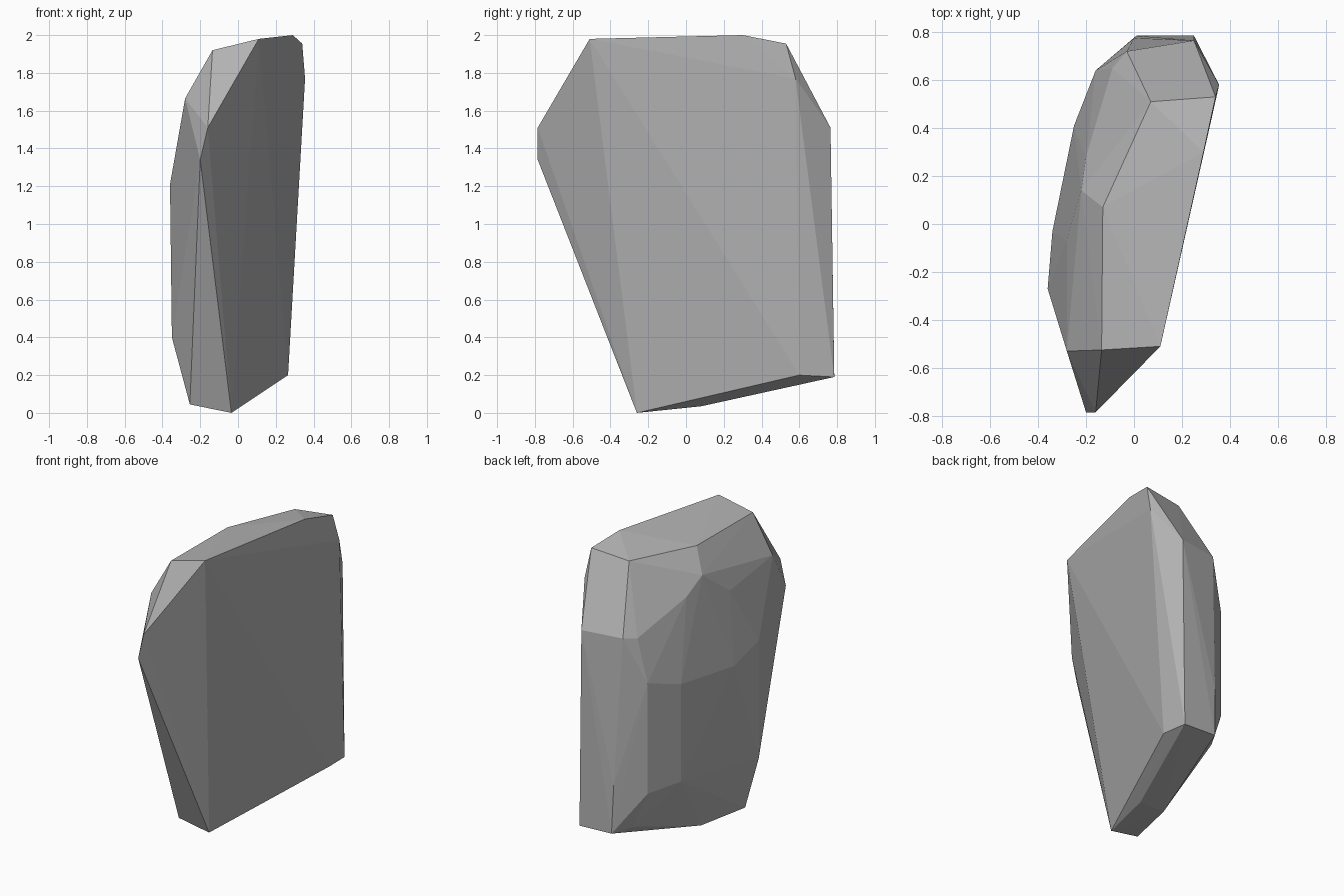
import bpy
import bmesh

# Remove the default object only
default_cube = bpy.data.objects.get("Cube")
if default_cube:
    bpy.data.objects.remove(default_cube, do_unlink=True)


def flat_material(name, colour):
    material = bpy.data.materials.new(name)
    material.use_nodes = True
    material.diffuse_color = colour
    shader = material.node_tree.nodes["Principled BSDF"]
    shader.inputs["Base Color"].default_value = colour
    shader.inputs["Roughness"].default_value = 1
    return material


def chiselled_stone(name, corner_groups, material):
    """Wrap a tight convex skin around the corners of every region."""
    bm = bmesh.new()
    for corners in corner_groups:
        for corner in corners:
            bm.verts.new([value / 100 for value in corner])
    result = bmesh.ops.convex_hull(bm, input=bm.verts[:])
    buried = set(result["geom_interior"]) | set(result["geom_unused"])
    loose = [item for item in buried if isinstance(item, bmesh.types.BMVert)]
    bmesh.ops.delete(bm, geom=loose, context="VERTS")
    bmesh.ops.recalc_face_normals(bm, faces=bm.faces[:])
    mesh = bpy.data.meshes.new(name)
    bm.to_mesh(mesh)
    bm.free()
    mesh.materials.append(material)
    stone = bpy.data.objects.new(name, mesh)
    bpy.context.scene.collection.objects.link(stone)
    return stone


# Corners in hundredths of a unit, grouped by region of the stone
front_nose = [(-16, -78.5, 151), (-20, -78.5, 134)]
crown = [(11, -51, 198), (-13.5, -52.5, 192), (29, 30, 200),
         (34, 53, 195.5), (7, 51, 193), (-13, 7, 192)]
back_chamfer = [(25, 76.5, 151), (-3, 72, 151), (35.5, 58, 177)]
underside = [(-3.5, -26, 0), (-25.5, -27, 4.5), (-17, 8, 3.5),
             (1.5, 8, 3.5), (26.5, 60, 20), (25, 78.5, 19)]
back_base = [(1, 78.5, 20), (-7, 66, 22), (0, 77.5, 53), (-16, 64, 46)]
rounded_side = [(-35, -28, 40), (-36, -27, 121), (-34, -3, 112),
                (-25, 41, 48), (-25, 41, 114), (-16, 64, 121),
                (-9, 67, 132), (-9, 65, 150)]
shoulder = [(-28, -53, 166.5), (-28, -7, 160), (-20, 28, 167),
            (-22, 14, 177)]

stone_grey = flat_material("stone grey", (0.45, 0.45, 0.45, 1))
chiselled_stone("stone_slab",
                [front_nose, crown, back_chamfer, underside,
                 back_base, rounded_side, shoulder],
                stone_grey)
